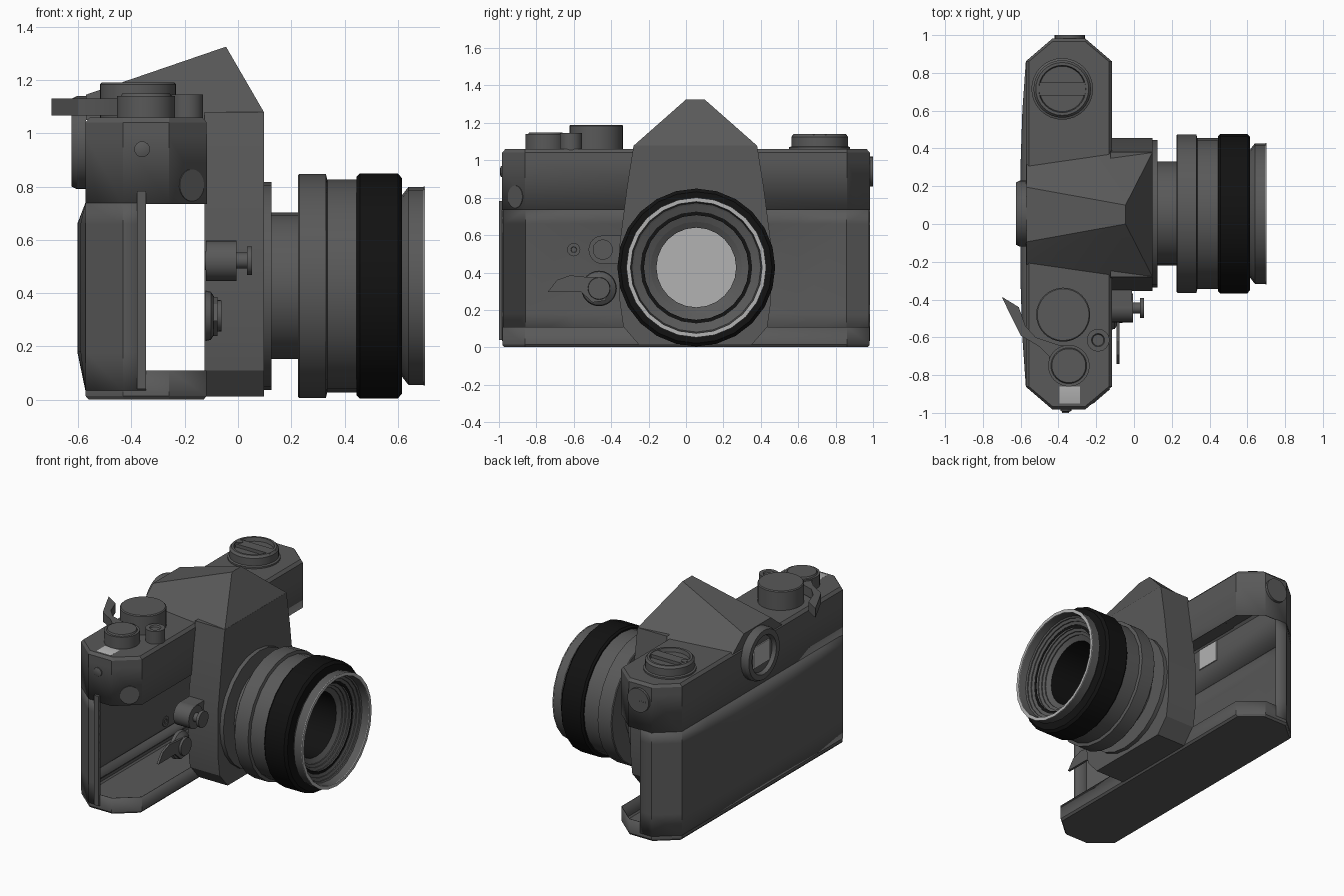
import bpy, bmesh, math
from mathutils import Vector

if "Cube" in bpy.data.objects:
    bpy.data.objects.remove(bpy.data.objects["Cube"])


def material(name, v):
    m = bpy.data.materials.new(name)
    m.diffuse_color = (v, v, v, 1)
    m.use_nodes = True
    m.node_tree.nodes["Principled BSDF"].inputs["Base Color"].default_value = m.diffuse_color
    return m


BODY = material("body_grey", 0.10)
BLACK = material("rubber_black", 0.006)
LIGHT = material("light_glass", 0.45)


def finish(name, bm, mat=BODY, thick=0):
    bmesh.ops.recalc_face_normals(bm, faces=bm.faces)
    me = bpy.data.meshes.new(name)
    bm.to_mesh(me)
    bm.free()
    ob = bpy.data.objects.new(name, me)
    me.materials.append(mat)
    bpy.context.collection.objects.link(ob)
    if thick:
        s = ob.modifiers.new("wall", 'SOLIDIFY')
        s.thickness = thick
        s.offset = 0
    return ob


def loft(name, rings, mat=BODY, closed=True, cap0=True, cap1=True, thick=0):
    """Skin a list of equal-length point rings."""
    bm = bmesh.new()
    rows = [[bm.verts.new(p) for p in r] for r in rings]
    n = len(rows[0])
    for a, b in zip(rows, rows[1:]):
        for i in range(n if closed else n - 1):
            j = (i + 1) % n
            bm.faces.new((a[i], a[j], b[j], b[i]))
    if cap0:
        bm.faces.new(rows[0])
    if cap1:
        bm.faces.new(rows[-1])
    return finish(name, bm, mat, thick)


def turn(name, centre, axis, profile, n=24, mat=BODY, cap0=True, cap1=True):
    """Lathe (distance, radius) pairs round an axis through centre."""
    d = Vector(axis).normalized()
    u = d.orthogonal().normalized()
    w = d.cross(u)
    rings = []
    for t, r in profile:
        rings.append([Vector(centre) + d * t + r * (u * math.cos(a) + w * math.sin(a))
                      for a in (2 * math.pi * i / n for i in range(n))])
    return loft(name, rings, mat, True, cap0, cap1)


def box(name, lo, hi, mat=BODY):
    ring = lambda z: [(lo[0], lo[1], z), (hi[0], lo[1], z), (hi[0], hi[1], z), (lo[0], hi[1], z)]
    return loft(name, [ring(lo[2]), ring(hi[2])], mat)


def octagon(z, d=0):
    half = [(-0.57 + d, 0.86), (-0.43, 0.98 - d), (-0.26, 0.98 - d), (-0.12 - d, 0.86)]
    return [(x, y, z) for x, y in half] + [(x, -y, z) for x, y in reversed(half)]


X, Y, Z = (1, 0, 0), (0, 1, 0), (0, 0, 1)

# Hollow top cover and base tray
loft("top_cover", [octagon(0.735), octagon(0.99), octagon(1.04), octagon(1.057, 0.015)],
     cap0=False, thick=0.006)
loft("base_tray", [octagon(0.003, 0.01), octagon(0.015), octagon(0.11)], cap1=False, thick=0.005)

# Back door: thin open shell bulging towards the rear
ys = [-0.86, -0.6, -0.3, 0, 0.3, 0.6, 0.86]
bulge = [0.0, 0.018, 0.028, 0.03, 0.028, 0.018, 0.0]
rows = []
for z, k in ((0.035, 0), (0.18, 1), (0.66, 1), (0.738, 0)):
    rows.append([(-0.345, -0.98, z), (-0.43, -0.98, z)]
                + [(-0.57 - k * b, y, z) for y, b in zip(ys, bulge)]
                + [(-0.43, 0.98, z), (-0.345, 0.98, z)])
loft("back_door", rows, closed=False, cap0=False, cap1=False, thick=0.006)
box("door_hinge", (-0.38, -1.0, 0.04), (-0.345, -0.98, 0.783))

# Mirror box, open at the rear
half = [(1.08, 0.33), (0.86, 0.365), (0.55, 0.405), (0.25, 0.405), (0.11, 0.385), (0.012, 0.3)]
outline = [(0.05 + w, z) for z, w in half] + [(0.05 - w, z) for z, w in reversed(half)]
loft("mirror_box", [[(x, y, z) for y, z in outline] for x in (-0.125, 0.098)], cap0=False)

# Prism housing
bm = bmesh.new()
for x, w, z in ((-0.045, 0.05, 1.325), (-0.57, 0.145, 1.145), (-0.57, 0.265, 1.05),
                (-0.12, 0.33, 1.05), (0.097, 0.328, 1.08), (0.097, 0.328, 1.07)):
    for s in (-1, 1):
        bm.verts.new((x, 0.05 + s * w, z))
bmesh.ops.convex_hull(bm, input=bm.verts)
finish("prism_housing", bm)

# Eyepiece
EYE = (-0.57, 0.055, 0.965)
turn("eyepiece_ring", EYE, (-1, 0, 0), [(0, 0.175), (0.035, 0.175), (0.055, 0.165),
     (0.055, 0.13), (0.03, 0.12)], 32, cap0=False)
box("eyepiece_glass", (-0.607, -0.03, 0.895), (-0.56, 0.14, 1.035), LIGHT)

# Lens, turned round the x axis
LENS = (0, 0.055, 0.427)
turn("mount_flange", LENS, X, [(0.095, 0.39), (0.125, 0.39), (0.125, 0.27)], cap0=False, cap1=False)
turn("lens_rear_barrel", LENS, X, [(0.12, 0.275), (0.23, 0.275)], cap0=False, cap1=False)
turn("aperture_ring", LENS, X, [(0.225, 0.27), (0.225, 0.415), (0.23, 0.42), (0.33, 0.42),
     (0.335, 0.4), (0.447, 0.4)], cap0=False, cap1=False)
turn("focus_grip", LENS, X, [(0.445, 0.395), (0.445, 0.41), (0.457, 0.422), (0.6, 0.422),
     (0.615, 0.405), (0.615, 0.28)], mat=BLACK, cap0=False, cap1=False)
inner = [(0.61, 0.29), (0.615, 0.34), (0.64, 0.372), (0.697, 0.372), (0.697, 0.352), (0.65, 0.345)]
for i in range(6):
    r = 0.335 - i * 0.018
    inner += [(0.645 - i * 0.014, r), (0.638 - i * 0.014, r)]
inner += [(0.55, 0.213)]
turn("lens_front_barrel", LENS, X, inner, cap0=False, cap1=False)
turn("front_rim", LENS, X, [(0.697, 0.374), (0.702, 0.374), (0.702, 0.352), (0.697, 0.352)],
     mat=LIGHT, cap0=False, cap1=False)
turn("inner_tube", LENS, X, [(0.55, 0.213), (0.2, 0.213)], mat=BLACK, cap0=False, cap1=False)
turn("rear_glass", LENS, X, [(0.19, 0.214), (0.2, 0.214)], mat=LIGHT)

# Rewind knob with folded crank
REW = (-0.38, 0.715, 1.05)
turn("rewind_knob", REW, Z, [(0, 0.163), (0.02, 0.163), (0.025, 0.152), (0.075, 0.152),
     (0.09, 0.14), (0.09, 0.125), (0.065, 0.12)], 32)
box("rewind_crank", (-0.5, 0.68, 1.11), (-0.24, 0.75, 1.137))
turn("crank_pin", (-0.49, 0.715, 1.12), Z, [(0, 0.022), (0.022, 0.022)], 12)

# Speed dial, release button, advance lever
turn("speed_dial", (-0.375, -0.48, 1.05), Z, [(0, 0.143), (0.134, 0.143), (0.14, 0.137)], 32)
turn("release_button", (-0.19, -0.615, 1.05), Z, [(0, 0.06), (0.095, 0.06), (0.095, 0.035),
     (0.085, 0.03)], 20)
turn("lever_hub", (-0.345, -0.75, 1.05), Z, [(0, 0.11), (0.09, 0.11), (0.09, 0.095), (0.1, 0.09)], 28)
arm = [(-0.7, -0.385), (-0.61, -0.44), (-0.575, -0.54), (-0.52, -0.6), (-0.4, -0.64), (-0.3, -0.65),
       (-0.27, -0.75), (-0.45, -0.75), (-0.45, -0.7), (-0.5, -0.65), (-0.6, -0.59), (-0.66, -0.47)]
loft("advance_lever", [[(x, y, z) for x, y in arm] for z in (1.067, 1.13)])

# Frame counter window
loft("counter_window", [[(x, -0.86, 1.06), (x, -0.95, 1.06), (x, -0.974, 1.05), (x, -0.974, 1.04),
                         (x, -0.86, 1.04)] for x in (-0.395, -0.285)], LIGHT)

# Side disc with slot, strap lug, round socket on the front chamfer
turn("side_disc", (-0.34, 0.975, 0.94), Y, [(0, 0.08), (0.025, 0.08)], 24)
box("side_disc_slot", (-0.395, 0.99, 0.934), (-0.285, 1.0, 0.946), BLACK)
turn("strap_lug", (-0.36, -0.975, 0.94), (0, -1, 0), [(0, 0.03), (0.015, 0.03), (0.02, 0.015)], 12)
turn("front_socket", (-0.178, -0.908, 0.805), (0.12, -0.14, 0), [(-0.01, 0.06), (0.008, 0.06)], 24)

# Lens release, small socket and timer lever
turn("release_barrel", (-0.12, -0.445, 0.522), X, [(0, 0.076), (0.115, 0.076)], 24)
turn("release_stem", (-0.01, -0.445, 0.522), X, [(0, 0.03), (0.05, 0.03)], 16)
turn("release_cap", (0.033, -0.445, 0.522), X, [(0, 0.054), (0.02, 0.054)], 20)
box("release_bridge", (-0.12, -0.445, 0.447), (-0.01, -0.32, 0.597))
turn("sync_socket", (-0.125, -0.6, 0.522), X, [(0, 0.035), (0.005, 0.035), (0.005, 0.016), (0, 0.014)], 16)
turn("timer_base", (-0.122, -0.465, 0.315), X, [(0, 0.095), (0.02, 0.09), (0.04, 0.06), (0.06, 0.058)], 24)
blade = [(-0.74, 0.295), (-0.56, 0.295), (-0.5, 0.24), (-0.43, 0.25), (-0.41, 0.32), (-0.45, 0.375),
         (-0.52, 0.375), (-0.62, 0.385), (-0.69, 0.36)]
loft("timer_lever", [[(x, y, z) for y, z in blade] for x in (-0.092, -0.077)])

# Smooth round parts, keep hard edges
for ob in bpy.data.objects:
    ob.select_set(True)
    bpy.context.view_layer.objects.active = ob
bpy.ops.object.shade_smooth_by_angle(angle=math.radians(25))
